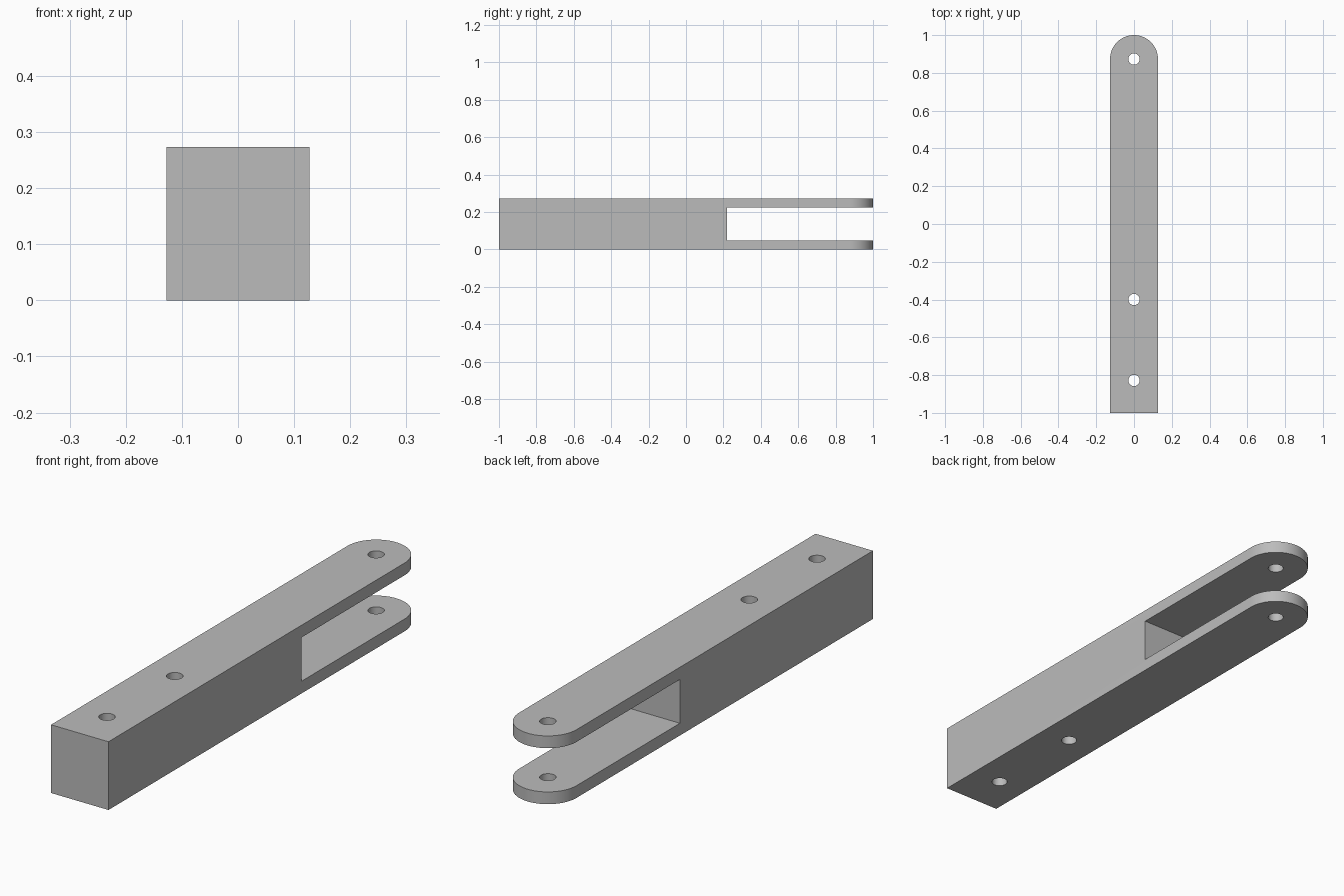
import bpy
import bmesh
from math import cos, sin, pi, radians

cube = bpy.data.objects.get("Cube")
if cube:
    bpy.data.objects.remove(cube, do_unlink=True)

HALF_W, HEIGHT = 0.127, 0.273
ARM = 0.049           # thickness of each fork arm
SLOT_START = 0.22     # y where the fork opens
HOLE_R = 0.03
HOLES_Y = (-0.828, -0.4, 1 - HALF_W)

grey = bpy.data.materials.new("satin grey")
grey.use_nodes = True
colour = (0.5, 0.5, 0.5, 1)
grey.diffuse_color = colour
grey.node_tree.nodes["Principled BSDF"].inputs["Base Color"].default_value = colour


def prism(name, outline, z0, z1):
    """Extrude a flat outline from z0 up to z1."""
    bm = bmesh.new()
    base = bm.faces.new([bm.verts.new((x, y, z0)) for x, y in outline])
    top = bmesh.ops.extrude_face_region(bm, geom=[base])["geom"]
    verts = [v for v in top if isinstance(v, bmesh.types.BMVert)]
    bmesh.ops.translate(bm, verts=verts, vec=(0, 0, z1 - z0))
    bmesh.ops.recalc_face_normals(bm, faces=bm.faces)
    mesh = bpy.data.meshes.new(name)
    bm.to_mesh(mesh)
    bm.free()
    mesh.materials.append(grey)
    obj = bpy.data.objects.new(name, mesh)
    bpy.context.collection.objects.link(obj)
    return obj


def arc(cy, r, sweep, steps):
    return [(r * cos(sweep * i / steps), cy + r * sin(sweep * i / steps))
            for i in range(steps + 1)]


# Bar with a square front end and a rounded back end
outline = [(-HALF_W, -1), (HALF_W, -1)] + arc(1 - HALF_W, HALF_W, pi, 32)
bar = prism("fork_bar", outline, 0, HEIGHT)

# Cutters: the fork slot and the through holes
slot = [(-0.3, SLOT_START), (0.3, SLOT_START), (0.3, 1.2), (-0.3, 1.2)]
cutters = [prism("slot_cutter", slot, ARM, HEIGHT - ARM)]
for y in HOLES_Y:
    cutters.append(prism("hole_cutter", arc(y, HOLE_R, 2 * pi, 32)[:-1], -0.1, HEIGHT + 0.1))

bpy.ops.object.select_all(action="DESELECT")
bpy.context.view_layer.objects.active = bar
bar.select_set(True)
for cutter in cutters:
    cutter.hide_render = True
    mod = bar.modifiers.new("cut", "BOOLEAN")
    mod.operation = "DIFFERENCE"
    mod.solver = "EXACT"
    mod.object = cutter
    bpy.ops.object.modifier_apply(modifier=mod.name)
    bpy.data.objects.remove(cutter, do_unlink=True)

# Smooth round walls, crisp edges
bpy.ops.object.shade_smooth_by_angle(angle=radians(30))
